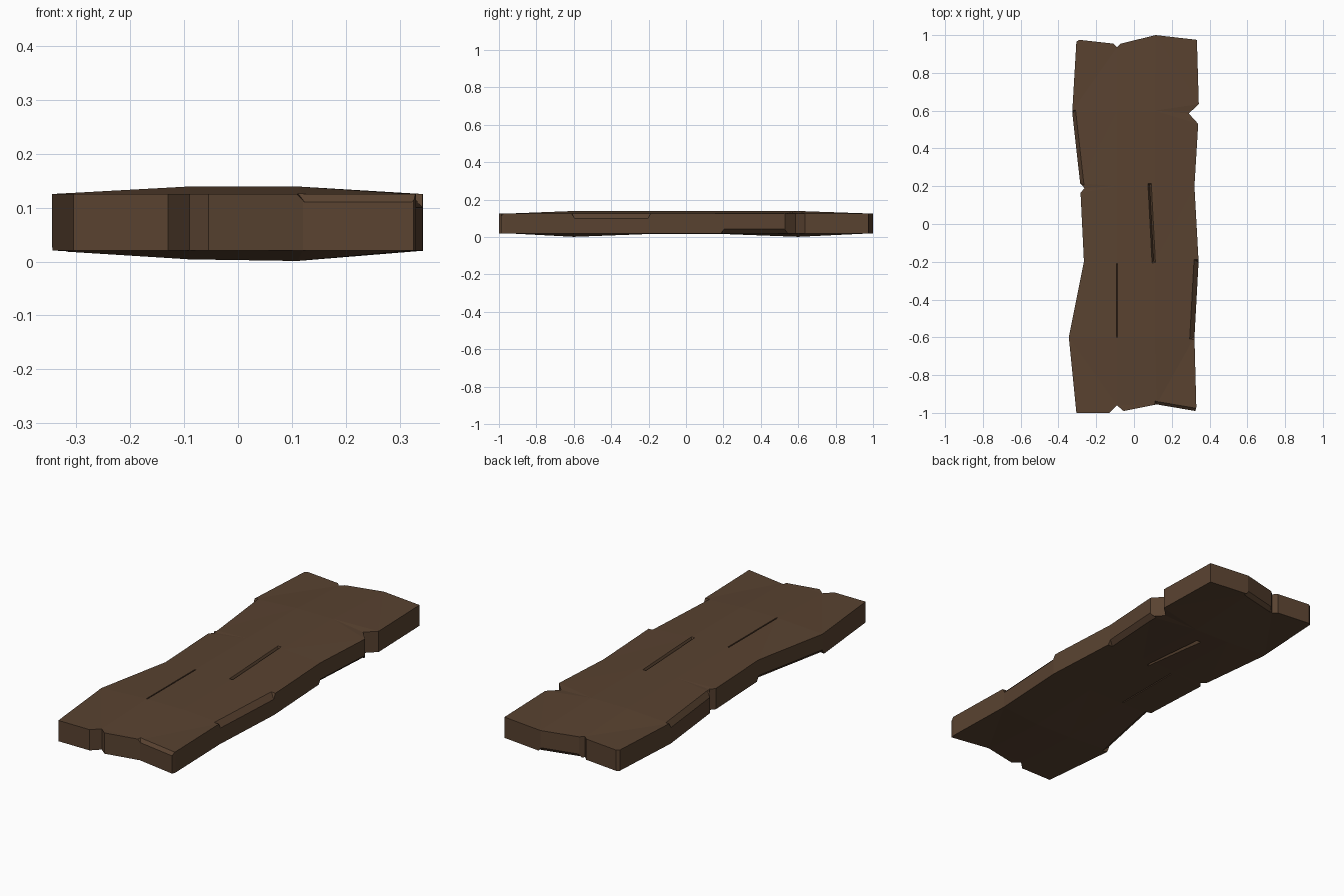
import bpy, bmesh
from mathutils import Vector

if "Cube" in bpy.data.objects:
    bpy.data.objects.remove(bpy.data.objects["Cube"])

wood = bpy.data.materials.new("dark_wood")
wood.diffuse_color = (0.1, 0.055, 0.03, 1)
wood.use_nodes = True
wood.node_tree.nodes["Principled BSDF"].inputs["Base Color"].default_value = wood.diffuse_color

# Plank outline seen from above, with notches
OUTLINE = [(-.305, -1), (-.13, -1), (-.09, -.96), (-.055, -.99), (.12, -.955), (.325, -.99),
           (.33, -.97), (.32, -.6), (.342, -.2), (.32, .2), (.34, .53), (.29, .585), (.343, .635),
           (.333, .975), (.115, 1), (-.07, .955), (-.09, .935), (-.11, .955), (-.29, .975),
           (-.305, .965), (-.327, .59), (-.285, .215), (-.262, .19), (-.283, .165),
           (-.265, -.2), (-.345, -.6)]


def add_object(name, bm):
    mesh = bpy.data.meshes.new(name)
    bm.to_mesh(mesh)
    bm.free()
    ob = bpy.data.objects.new(name, mesh)
    bpy.context.collection.objects.link(ob)
    mesh.materials.append(wood)
    return ob


# Plank: outline cut into a coarse grid, extruded, both faces gently domed
bm = bmesh.new()
bm.faces.new([bm.verts.new((x, y, .02)) for x, y in OUTLINE])
cuts = [(0, -.09), (0, .11)] + [(1, y) for y in (-.6, -.2, .2, .6)]
for axis, pos in cuts:
    co, no = Vector(), Vector()
    co[axis], no[axis] = pos, 1
    bmesh.ops.bisect_plane(bm, geom=bm.verts[:] + bm.edges[:] + bm.faces[:],
                           plane_co=co, plane_no=no, dist=1e-4)
inner = [v for v in bm.verts if not v.is_boundary]
heights = {v: (.139 if v in inner else .125) for v in bm.verts}
low = {v: (.004 if abs(v.co.y) > .4 else .016) for v in inner}
for v in inner:
    if v.co.x > 0 and abs(v.co.y) > .4:
        low[v] = .001
bottom = bm.faces[:]
tops = {v.co.to_tuple(4)[:2]: h for v, h in heights.items()}
new = bmesh.ops.extrude_face_region(bm, geom=bottom, use_keep_orig=True)["geom"]
for v in new:
    if isinstance(v, bmesh.types.BMVert):
        v.co.z = tops[v.co.to_tuple(4)[:2]]
for v, z in low.items():
    v.co.z = z
bmesh.ops.triangulate(bm, faces=bm.faces[:])
bmesh.ops.recalc_face_normals(bm, faces=bm.faces[:])
plank = add_object("plank", bm)


def cut(name, points):
    b = bmesh.new()
    bmesh.ops.convex_hull(b, input=[b.verts.new(p) for p in points])
    bmesh.ops.recalc_face_normals(b, faces=b.faces[:])
    ob = add_object(name, b)
    ob.hide_render = True
    ob.hide_set(True)
    mod = plank.modifiers.new(name, 'BOOLEAN')
    mod.operation, mod.solver, mod.object = 'DIFFERENCE', 'EXACT', ob


def chamfer(name, p, q, width, z_edge, z_face):
    """Slanted chip along outline edge p-q (counter-clockwise order)."""
    p, q = Vector((*p, 0)), Vector((*q, 0))
    t = (q - p).normalized()
    n = Vector((t.y, -t.x, 0))
    a, c = -n * width + Vector((0, 0, z_face)), Vector((0, 0, z_edge))
    slope = a - c
    hi, lo = a + slope, c - slope
    far = Vector((lo.x, lo.y, hi.z))
    pts = []
    for end, s in ((p, -1), (q, 1)):
        pts += [end + hi + t * s * .03, end + lo - t * s * .02, end + far + t * s * .03]
    cut(name, pts)


def groove(name, p, q, half, z_face, z_deep):
    """Narrow V-shaped crack from p to q."""
    p, q = Vector((*p, 0)), Vector((*q, 0))
    t = (q - p).normalized() * .02
    n = Vector((t.y, -t.x, 0)).normalized() * half
    z_out = 2 * z_face - z_deep
    up, down = Vector((0, 0, z_out)), Vector((0, 0, z_deep))
    cut(name, [p + up + n * 2, p + up - n * 2, q + up + n * 2, q + up - n * 2,
               p + t + down, q - t + down])


# Chipped edges, top then bottom
chamfer("top_chip_right", (.32, -.6), (.342, -.2), .028, .10, .13)
chamfer("top_chip_front", (.12, -.955), (.325, -.99), .018, .11, .128)
chamfer("top_chip_left", (-.327, .59), (-.285, .215), .022, .10, .13)
chamfer("bottom_chip_right", (.32, .2), (.34, .53), .025, .042, .018)
chamfer("bottom_chip_left", (-.265, -.2), (-.345, -.6), .03, .045, .018)
chamfer("bottom_chip_back", (.115, 1), (-.07, .955), .02, .038, .016)

# Cracks, top then bottom
groove("top_crack_left", (-.09, -.61), (-.09, -.2), .003, .139, .125)
groove("top_crack_right", (.105, -.215), (.082, .225), .009, .139, .122)
groove("bottom_crack_right", (.05, .15), (.02, .52), .009, .012, .028)
groove("bottom_crack_left", (-.09, -.2), (-.09, .18), .003, .016, .028)
